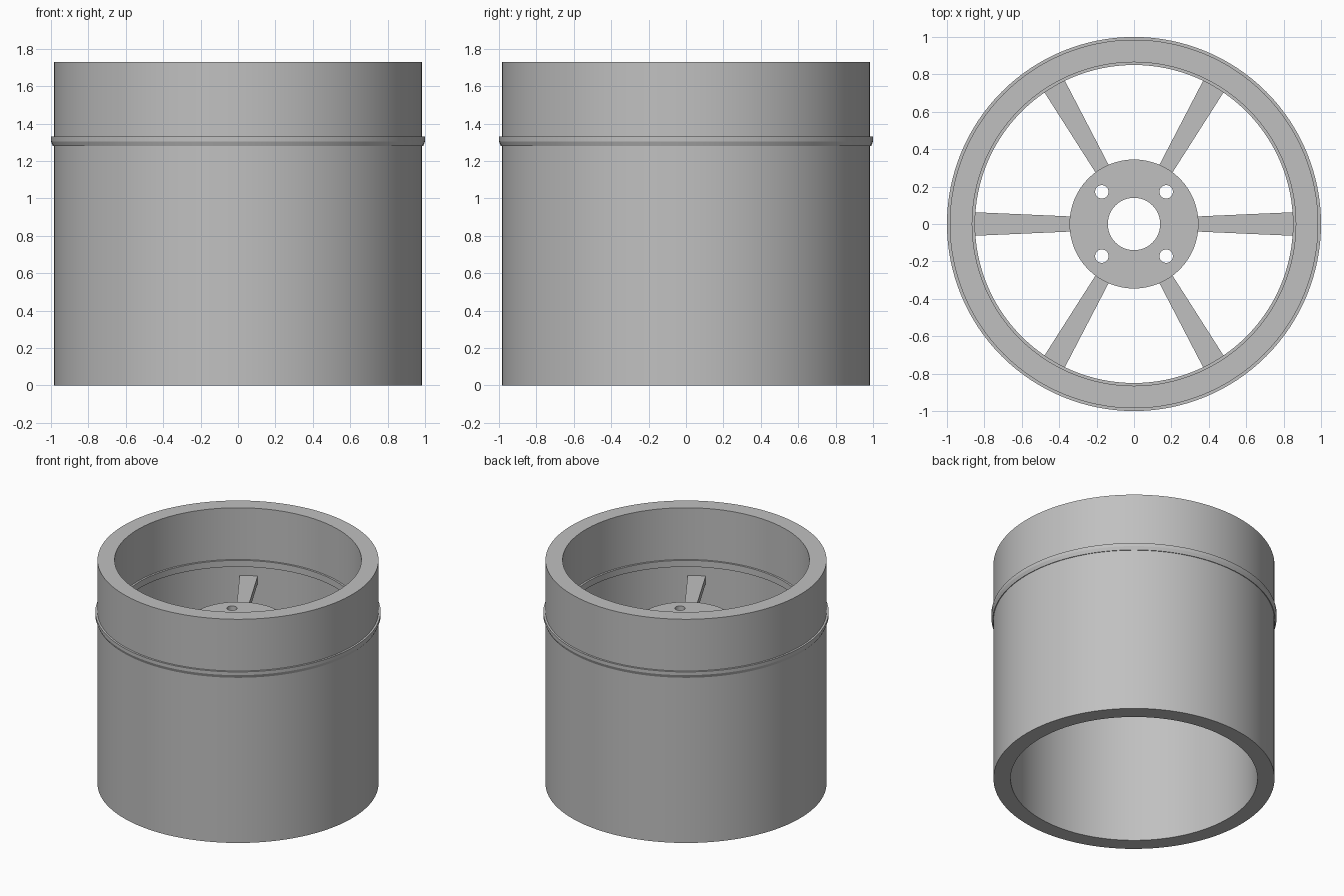
import bpy, bmesh
from math import radians, cos, sin, pi
from mathutils import Matrix, Vector

cube = bpy.data.objects.get("Cube")
if cube:
    bpy.data.objects.remove(cube, do_unlink=True)

grey = bpy.data.materials.new("plain grey")
grey.use_nodes = True
colour = (0.53, 0.53, 0.53, 1)
grey.diffuse_color = colour
grey.node_tree.nodes["Principled BSDF"].inputs["Base Color"].default_value = colour


def finish(bm, name):
    """Turn a bmesh into a named grey object."""
    bmesh.ops.recalc_face_normals(bm, faces=bm.faces[:])
    mesh = bpy.data.meshes.new(name)
    bm.to_mesh(mesh)
    bm.free()
    mesh.materials.append(grey)
    obj = bpy.data.objects.new(name, mesh)
    bpy.context.collection.objects.link(obj)
    return obj


def select(obj):
    bpy.ops.object.select_all(action='DESELECT')
    obj.select_set(True)
    bpy.context.view_layer.objects.active = obj


def smooth(obj):
    select(obj)
    bpy.ops.object.shade_smooth_by_angle(angle=radians(20))


def lathe(name, profile, steps):
    """Revolve a closed (radius, height) profile about z."""
    bm = bmesh.new()
    verts = [bm.verts.new((r, 0, z)) for r, z in profile]
    edges = [bm.edges.new((v, verts[i - 1])) for i, v in enumerate(verts)]
    bmesh.ops.spin(bm, geom=verts + edges, cent=(0, 0, 0), axis=(0, 0, 1),
                   angle=2 * pi, steps=steps)
    bmesh.ops.remove_doubles(bm, verts=bm.verts[:], dist=0.0001)
    return finish(bm, name)


# Open tube
HEIGHT, OUTER, INNER = 1.73, 0.985, 0.865
tube = lathe("tube", [(INNER, 0), (OUTER, 0), (OUTER, HEIGHT), (INNER, HEIGHT)], 128)
smooth(tube)

# Collar passing through the wall, with a tapered lower half outside
collar = lathe("collar", [(0.85, 1.28), (0.99, 1.28), (1, 1.305), (1, 1.33), (0.85, 1.33)], 128)
smooth(collar)

# Hub plate with a centre bore and four bolt holes
hub = lathe("hub", [(0.14, 1.12), (0.345, 1.12), (0.345, 1.245), (0.14, 1.245)], 64)
bm = bmesh.new()
for x in (-0.172, 0.172):
    for y in (-0.172, 0.172):
        bmesh.ops.create_cone(bm, cap_ends=True, segments=32, radius1=0.036, radius2=0.036,
                              depth=0.4, matrix=Matrix.Translation((x, y, 1.18)))
cutter = finish(bm, "bolt_hole_cutter")
cutter.hide_render = True
select(hub)
cut = hub.modifiers.new("bolt holes", 'BOOLEAN')
cut.operation = 'DIFFERENCE'
cut.solver = 'EXACT'
cut.object = cutter
bpy.ops.object.modifier_apply(modifier=cut.name)
bpy.data.objects.remove(cutter, do_unlink=True)
smooth(hub)

# Six spokes, widening from the hub to the wall
for i in range(6):
    bm = bmesh.new()
    outline = [(0.33, -0.04), (0.875, -0.064), (0.875, 0.064), (0.33, 0.04)]
    base = bm.faces.new([bm.verts.new((x, y, 1.15)) for x, y in outline])
    top = bmesh.ops.extrude_face_region(bm, geom=[base])
    bmesh.ops.translate(bm, vec=Vector((0, 0, 0.057)),
                        verts=[v for v in top["geom"] if isinstance(v, bmesh.types.BMVert)])
    bmesh.ops.rotate(bm, cent=(0, 0, 0), verts=bm.verts[:],
                     matrix=Matrix.Rotation(i * pi / 3, 3, 'Z'))
    finish(bm, f"spoke_{i + 1}")
